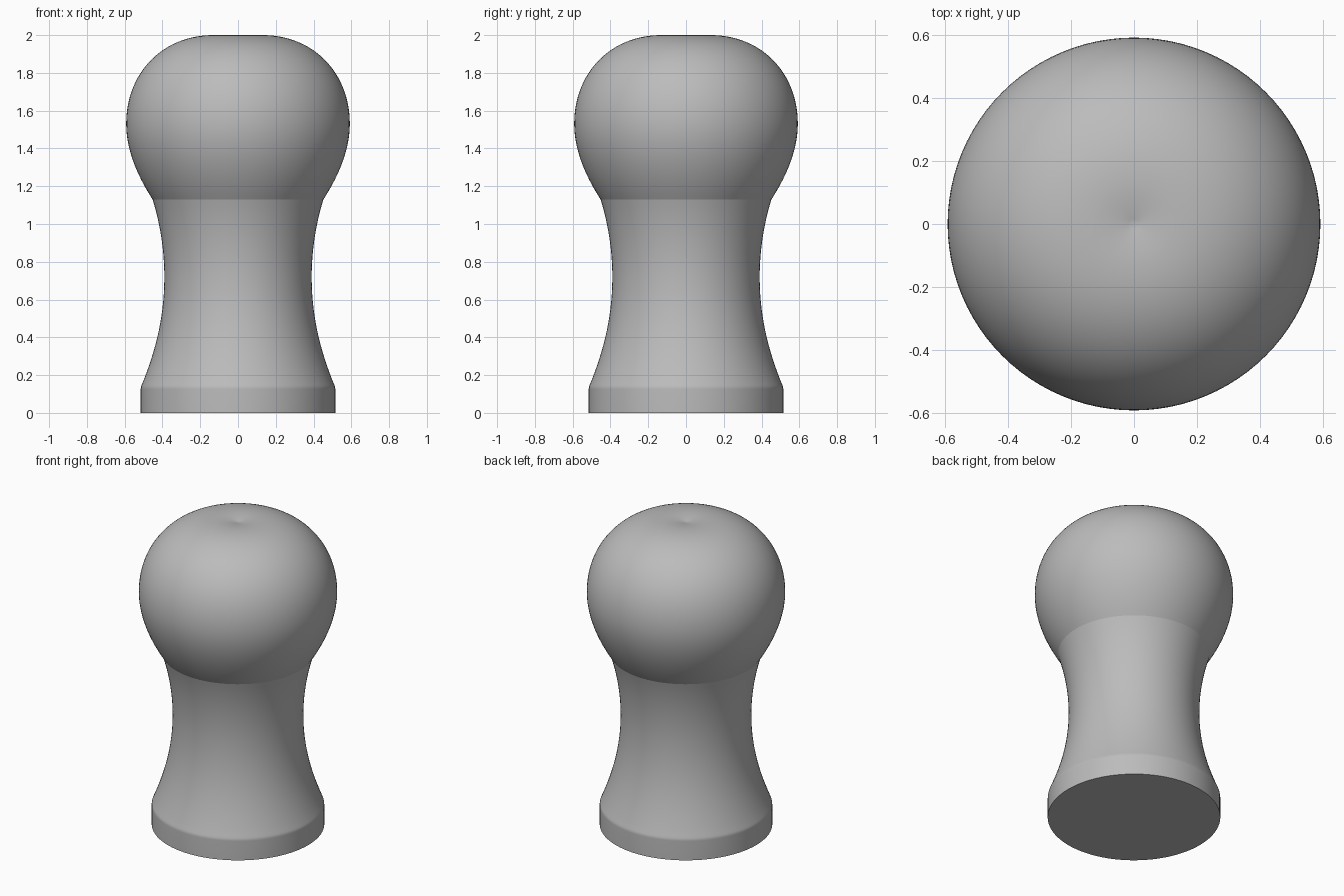
import bpy
import math
from mathutils import Vector
from mathutils.geometry import interpolate_bezier

SEGMENTS = 96

cube = bpy.data.objects.get("Cube")
if cube:
    bpy.data.objects.remove(cube, do_unlink=True)

# Single matte grey
grey = bpy.data.materials.new("plain_grey")
grey.use_nodes = True
colour = (0.5, 0.5, 0.5, 1)
grey.diffuse_color = colour
grey.node_tree.nodes["Principled BSDF"].inputs["Base Color"].default_value = colour

# Half profile as (radius, height): each curve is start, handle, handle, end
curves = [
    # softly rounded shoulder of the foot
    ((0.515, 0.125), (0.515, 0.135), (0.514, 0.140), (0.507, 0.155), 5),
    # waisted neck
    ((0.507, 0.155), (0.44, 0.32), (0.39, 0.50), (0.39, 0.72), 16),
    ((0.39, 0.72), (0.39, 0.86), (0.412, 1.00), (0.452, 1.13), 14),
    # bulbous head
    ((0.452, 1.13), (0.53, 1.25), (0.592, 1.39), (0.592, 1.53), 16),
    ((0.592, 1.53), (0.592, 1.80), (0.40, 2.00), (0.13, 2.00), 28),
    # shallow dimple in the crown
    ((0.13, 2.00), (0.09, 2.00), (0.04, 1.994), (0.0, 1.985), 8),
]
profile = [Vector((0, 0, 0)), Vector((0.515, 0, 0))]
for *points, steps in curves:
    path = interpolate_bezier(*[Vector((r, 0, z)) for r, z in points], steps)
    profile += [p for p in path if (p - profile[-1]).length > 1e-5]

# Revolve the profile into one closed body
mesh = bpy.data.meshes.new("knob")
mesh.from_pydata(profile, [(i, i + 1) for i in range(len(profile) - 1)], [])
knob = bpy.data.objects.new("knob", mesh)
bpy.context.collection.objects.link(knob)
mesh.materials.append(grey)

screw = knob.modifiers.new("revolve", 'SCREW')
screw.axis = 'Z'
screw.angle = math.tau
screw.steps = screw.render_steps = SEGMENTS
screw.use_merge_vertices = True
screw.merge_threshold = 0.0001
screw.use_normal_calculate = True

bpy.ops.object.select_all(action='DESELECT')
knob.select_set(True)
bpy.context.view_layer.objects.active = knob
bpy.ops.object.modifier_apply(modifier=screw.name)

# Make the normals face outward, then smooth all but the real creases
bpy.ops.object.mode_set(mode='EDIT')
bpy.ops.mesh.select_all(action='SELECT')
bpy.ops.mesh.normals_make_consistent(inside=False)
bpy.ops.object.mode_set(mode='OBJECT')
bpy.ops.object.shade_smooth_by_angle(angle=math.radians(14))
